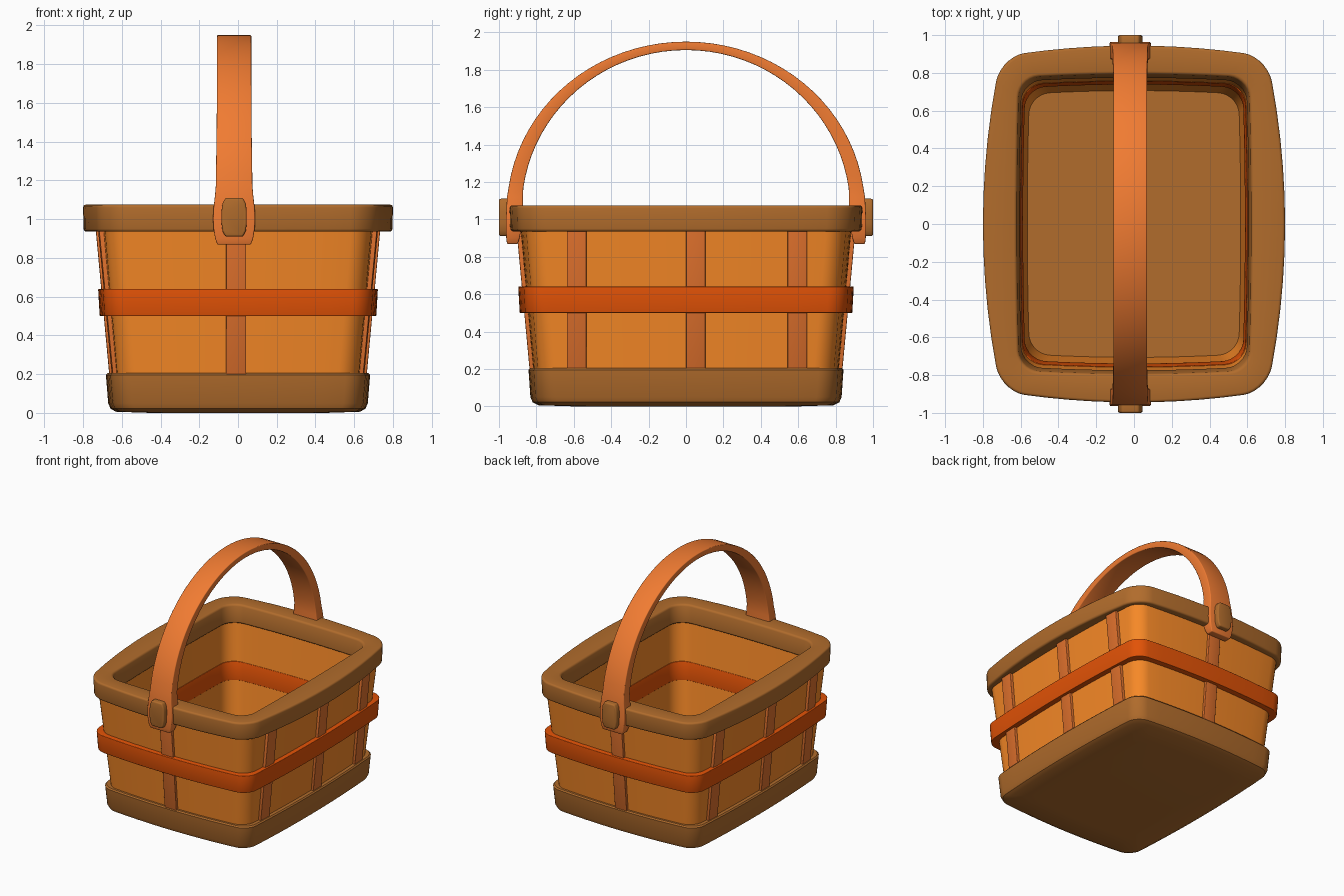
import bpy, bmesh, math
from mathutils import Vector

if "Cube" in bpy.data.objects:
    bpy.data.objects.remove(bpy.data.objects["Cube"])


def material(name, rgb):
    m = bpy.data.materials.new(name)
    m.diffuse_color = (*rgb, 1)
    m.use_nodes = True
    m.node_tree.nodes["Principled BSDF"].inputs["Base Color"].default_value = m.diffuse_color
    return m


WALL = material("wall_orange", (0.93, 0.25, 0.02))
BROWN = material("trim_brown", (0.44, 0.15, 0.025))
BAND = material("band_red", (0.76, 0.085, 0.002))
STRAP = material("strap_orange", (0.88, 0.2, 0.032))
SLAT = material("slat_orange", (0.72, 0.16, 0.025))


def loft(name, rings, mat, closed=False, bevel=0.0):
    """Skin a list of point rings; closed joins last to first, otherwise ends are capped."""
    bm = bmesh.new()
    vs = [[bm.verts.new(p) for p in ring] for ring in rings]
    n = len(vs[0])
    pairs = list(zip(vs, vs[1:])) + ([(vs[-1], vs[0])] if closed else [])
    for lo, hi in pairs:
        for i in range(n):
            j = (i + 1) % n
            bm.faces.new((lo[i], lo[j], hi[j], hi[i]))
    if not closed:
        bm.faces.new(vs[0][::-1])
        bm.faces.new(vs[-1])
    bmesh.ops.recalc_face_normals(bm, faces=bm.faces)
    me = bpy.data.meshes.new(name)
    bm.to_mesh(me)
    bm.free()
    me.materials.append(mat)
    ob = bpy.data.objects.new(name, me)
    bpy.context.collection.objects.link(ob)
    bpy.ops.object.select_all(action='DESELECT')
    ob.select_set(True)
    bpy.context.view_layer.objects.active = ob
    if bevel:
        mod = ob.modifiers.new("edge", 'BEVEL')
        mod.width, mod.segments = bevel, 3
        mod.limit_method, mod.angle_limit = 'ANGLE', math.radians(40)
        bpy.ops.object.modifier_apply(modifier=mod.name)
    bpy.ops.object.shade_smooth_by_angle(angle=math.radians(35))
    return ob


K, M = 0.045, 0.045  # side bulge of the basket body


def outline(a, b, z, r=0.1, k=K, m=M):
    """Rounded rectangle with bulging sides (half sizes a, b)."""
    flat = []
    for q, (sx, sy) in enumerate(((1, 1), (-1, 1), (-1, -1), (1, -1))):
        for s in range(8):
            t = math.pi / 2 * (q + s / 7)
            flat.append((sx * (a - r) + r * math.cos(t), sy * (b - r) + r * math.sin(t)))
        t = math.pi / 2 * (q + 1)
        ex, ey = ((-1, 1), (-1, -1), (1, -1), (1, 1))[q]
        p = Vector(flat[-1])
        e = Vector((ex * (a - r) + r * math.cos(t), ey * (b - r) + r * math.sin(t)))
        flat += [tuple(p.lerp(e, i / 10)) for i in range(1, 10)]
    return [(x * (1 - k * (y / b) ** 2), y * (1 - m * (x / a) ** 2), z) for x, y in flat]


def inner(a, b, z):
    return outline(a, b, z, 0.11, 0.02, 0.025)


def rim_outline(a, b, z):
    return outline(a, b, z, 0.14, 0.12, 0.062)


# Base tray with softly rounded underside; its top is the floor
loft("base", [outline(0.45, 0.60, 0), outline(0.63, 0.79, 0.006), outline(0.658, 0.82, 0.022),
              outline(0.670, 0.832, 0.05), outline(0.682, 0.842, 0.195),
              outline(0.674, 0.834, 0.205)], BROWN)

# Tapered wall
loft("wall", [outline(0.643, 0.815, 0.17), outline(0.713, 0.885, 0.95),
              inner(0.630, 0.795, 0.95), inner(0.562, 0.702, 0.17)], WALL, closed=True)

# Top rim
loft("rim", [rim_outline(0.797, 0.94, 0.935), rim_outline(0.80, 0.945, 1.075),
             inner(0.622, 0.795, 1.075), inner(0.605, 0.772, 0.935)],
     BROWN, closed=True, bevel=0.015)

# Band around the middle, showing on both sides of the wall
loft("band", [outline(0.714, 0.889, 0.50), outline(0.722, 0.897, 0.64),
              inner(0.599, 0.755, 0.64), inner(0.587, 0.738, 0.50)], BAND, closed=True, bevel=0.004)


# Vertical slats following the wall slope and bulge
def slat(name, u, on_x, sign):
    rings = []
    for z, a, b in ((0.18, 0.643, 0.815), (0.95, 0.715, 0.887)):
        def depth(v):
            return a * (1 - K * (v / b) ** 2) if on_x else b * (1 - M * (v / a) ** 2)
        h = 0.052
        pts = [(depth(v) + o, v) for v, o in
               ((u - h, -0.03), (u - h, 0.02), (u + h, 0.02), (u + h, -0.03))]
        rings.append([(sign * d, sign * v, z) if on_x else (-sign * v, sign * d, z)
                      for d, v in pts])
    loft(name, rings, SLAT, bevel=0.004)


for side, sign in (("right", 1), ("left", -1)):
    for i, y in enumerate((-0.585, 0.052, 0.595)):
        slat(f"slat_{side}_{i + 1}", y, True, sign)
slat("slat_front", -0.01, False, -1)
slat("slat_back", 0.01, False, 1)

# Handle strap: flared tabs over the rim joined by an elliptical arch
CX = -0.02
tab = [(0.957, 0.90, 0.868, 0.086), (0.961, 0.89, 0.90, 0.098), (0.963, 0.88, 0.95, 0.106),
       (0.963, 0.872, 1.00, 0.109), (0.960, 0.872, 1.06, 0.106), (0.957, 0.872, 1.12, 0.099)]


def section(yo, zo, yi, zi, w):
    return [(CX - w, yo, zo), (CX + w, yo, zo), (CX + w, yi, zi), (CX - w, yi, zi)]


rings = [section(-o, z, -i, z, w) for o, i, z, w in tab]
N = 40
for s in range(N + 1):
    t = math.radians(172 - 164 * s / N)
    c, d = math.cos(t), math.sin(t)
    rings.append(section(0.957 * c, 1.05 + 0.90 * d, 0.878 * c, 1.05 + 0.855 * d,
                         0.089 + 0.006 * abs(c) ** 12))
rings += [section(o, z, i, z, w) for o, i, z, w in reversed(tab)]
loft("handle", rings, STRAP, bevel=0.006)

# Pins fixing the handle to the rim
for side, sign in (("front", -1), ("back", 1)):
    shape = [(0.045, 0.10), (0.06, 0.07), (0.065, 0.03), (0.065, -0.03), (0.06, -0.07),
             (0.045, -0.10)]
    shape += [(-x, z) for x, z in reversed(shape)]
    loft(f"handle_pin_{side}", [[(CX + x, sign * y, 1.01 + z) for x, z in shape]
                                for y in (0.92, 1.0)], BROWN, bevel=0.01)
